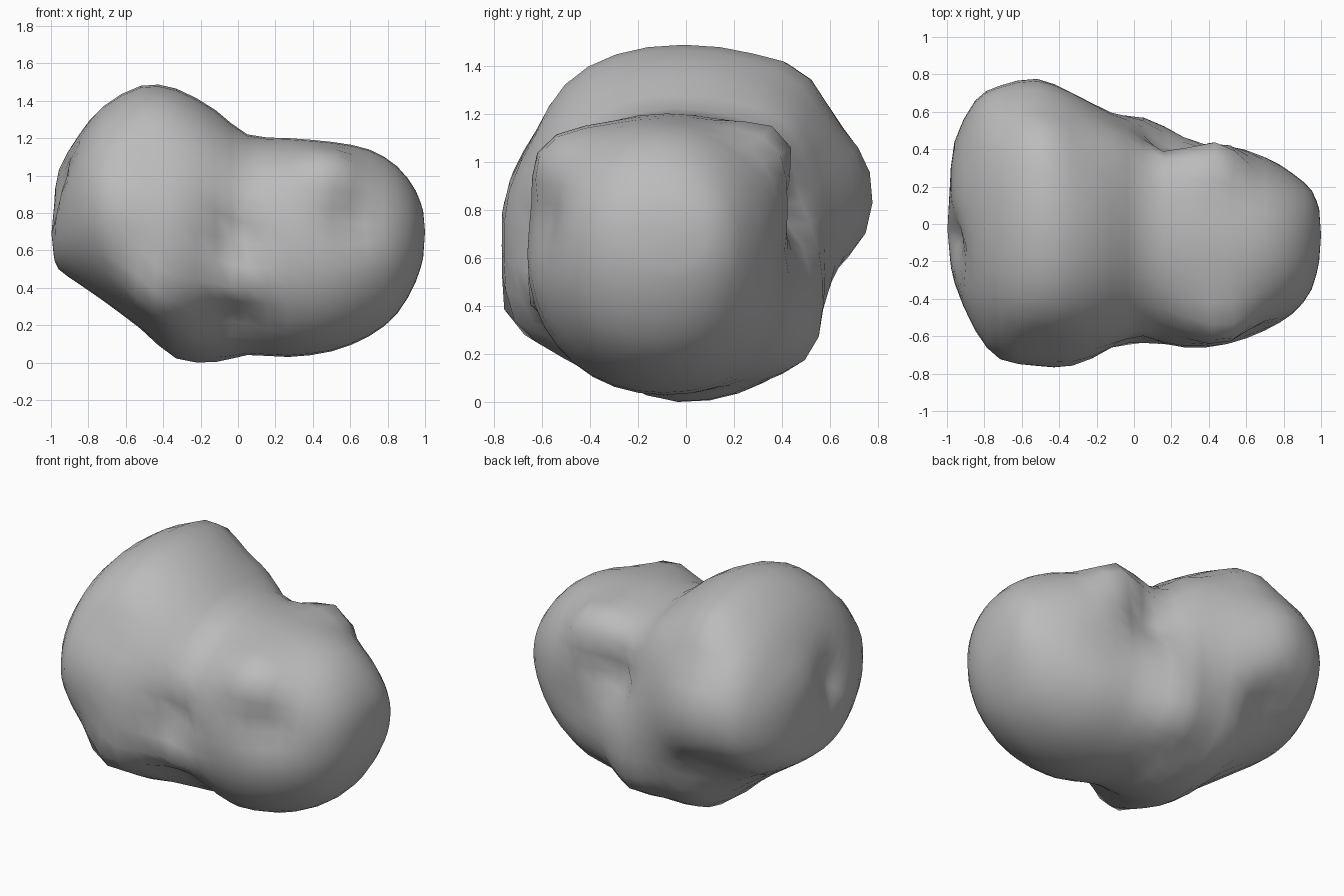
import bpy
import bmesh
import math
from mathutils import Vector

default_cube = bpy.data.objects.get("Cube")
if default_cube:
    bpy.data.objects.remove(default_cube, do_unlink=True)

SEGMENTS = 36
ROUNDNESS = 2.15
CORE_HEIGHT = .74

# Cross-sections along the rock: x, front, back, underside, top
SECTIONS = [
    (-.985, -.2, .2, .57, .9),
    (-.96, -.32, .44, .5, 1.04),
    (-.85, -.57, .66, .42, 1.22),
    (-.72, -.73, .74, .33, 1.37),
    (-.52, -.77, .78, .18, 1.48),
    (-.33, -.76, .71, .02, 1.465),
    (-.12, -.68, .6, 0, 1.35),
    (.05, -.64, .57, .04, 1.22),
    (.27, -.66, .49, .03, 1.2),
    (.5, -.65, .46, .06, 1.18),
    (.7, -.58, .37, .14, 1.14),
    (.85, -.48, .27, .26, 1.05),
    (.95, -.35, .18, .43, .92),
    (.99, -.2, .08, .56, .81),
]

# Local hollows (negative) and bulges (positive): centre, radius, height
SWELLS = [
    ((.2, .45, .82), .19, -.14),     # deep hollow behind the waist
    ((.48, .45, .56), .2, -.06),     # hollow under the back shoulder
    ((.05, .48, .24), .2, .09),      # low bulge at the back
    ((-.5, .6, .46), .22, -.14),     # notch under the large lobe
    ((-.02, -.64, .67), .12, -.1),   # pit in the front of the waist
    ((0, -.58, .42), .12, .05),      # ledge under the pit
    ((-.08, -.5, .18), .18, -.09),   # hollow under the ledge
    ((-.2, -.28, .05), .16, -.04),   # hollow under the large lobe
    ((.62, -.6, .76), .14, -.06),    # pit in the small lobe
    ((-.96, -.1, .95), .15, -.07),   # pit in the end of the large lobe
    ((-.48, -.66, .37), .18, .11),   # low front shoulder
    ((.38, .38, 1.08), .18, .17),    # back shoulder of the small lobe
    ((.45, -.54, 1.05), .18, .12),   # front shoulder of the small lobe
    ((-.08, .42, 1.17), .17, .05),   # filled saddle behind the waist
    ((-.5, -.68, 1.12), .24, -.07),  # flat front of the large lobe
    ((-.5, .66, 1.18), .16, -.05),   # flat back of the large lobe
    ((-.42, .46, 1.38), .14, .03),   # back shoulder of the large lobe
]


def signed_power(value, power):
    return math.copysign(abs(value) ** power, value)


def blend(a, b, c, d):
    """Smooth midpoint between b and c, kept between the two."""
    mid = (9 * (b + c) - a - d) / 16
    return min(max(mid, min(b, c) - .01), max(b, c) + .01)


def refine(rows):
    """Insert one smooth cross-section between each neighbouring pair."""
    result = [rows[0]]
    for i in range(len(rows) - 1):
        before, after = rows[max(i - 1, 0)], rows[min(i + 2, len(rows) - 1)]
        group = zip(before, rows[i], rows[i + 1], after)
        result += [tuple(blend(*values) for values in group), rows[i + 1]]
    return result


def make_ring(bm, section):
    x, front, back, low, high = section
    ring = []
    for i in range(SEGMENTS):
        angle = math.tau * i / SEGMENTS
        across = signed_power(math.cos(angle), 2 / ROUNDNESS)
        upward = signed_power(math.sin(angle), 2 / ROUNDNESS)
        y = (front + back) / 2 + across * (back - front) / 2
        z = (low + high) / 2 + upward * (high - low) / 2
        ring.append(bm.verts.new((x, y, z)))
    return ring


def swell(point):
    """Push a point in or out according to the nearby hollows and bulges."""
    outward = (point - Vector((point.x * .5, 0, CORE_HEIGHT))).normalized()
    amount = 0
    for centre, radius, height in SWELLS:
        distance = (point - Vector(centre)).length / radius
        amount += height * math.exp(-distance * distance)
    return point + outward * amount


# Loft the body and close both ends
bm = bmesh.new()
rings = [make_ring(bm, section) for section in refine(SECTIONS)]
for ring, following in zip(rings, rings[1:]):
    for i in range(SEGMENTS):
        j = (i + 1) % SEGMENTS
        bm.faces.new((ring[i], ring[j], following[j], following[i]))
for ring, tip in ((rings[0], (-1, -.03, .69)), (rings[-1], (1, -.06, .7))):
    pole = bm.verts.new(tip)
    for i in range(SEGMENTS):
        bm.faces.new((ring[i], ring[(i + 1) % SEGMENTS], pole))

# Add the hollows and bulges
for vert in bm.verts:
    vert.co = swell(vert.co)
bmesh.ops.recalc_face_normals(bm, faces=bm.faces)
for face in bm.faces:
    face.smooth = True

mesh = bpy.data.meshes.new("rock")
bm.to_mesh(mesh)
bm.free()
rock = bpy.data.objects.new("rock", mesh)
bpy.context.collection.objects.link(rock)

# Plain grey stone
stone = bpy.data.materials.new("grey_stone")
stone.use_nodes = True
colour = (.5, .5, .5, 1)
stone.diffuse_color = colour
stone.node_tree.nodes["Principled BSDF"].inputs["Base Color"].default_value = colour
mesh.materials.append(stone)
